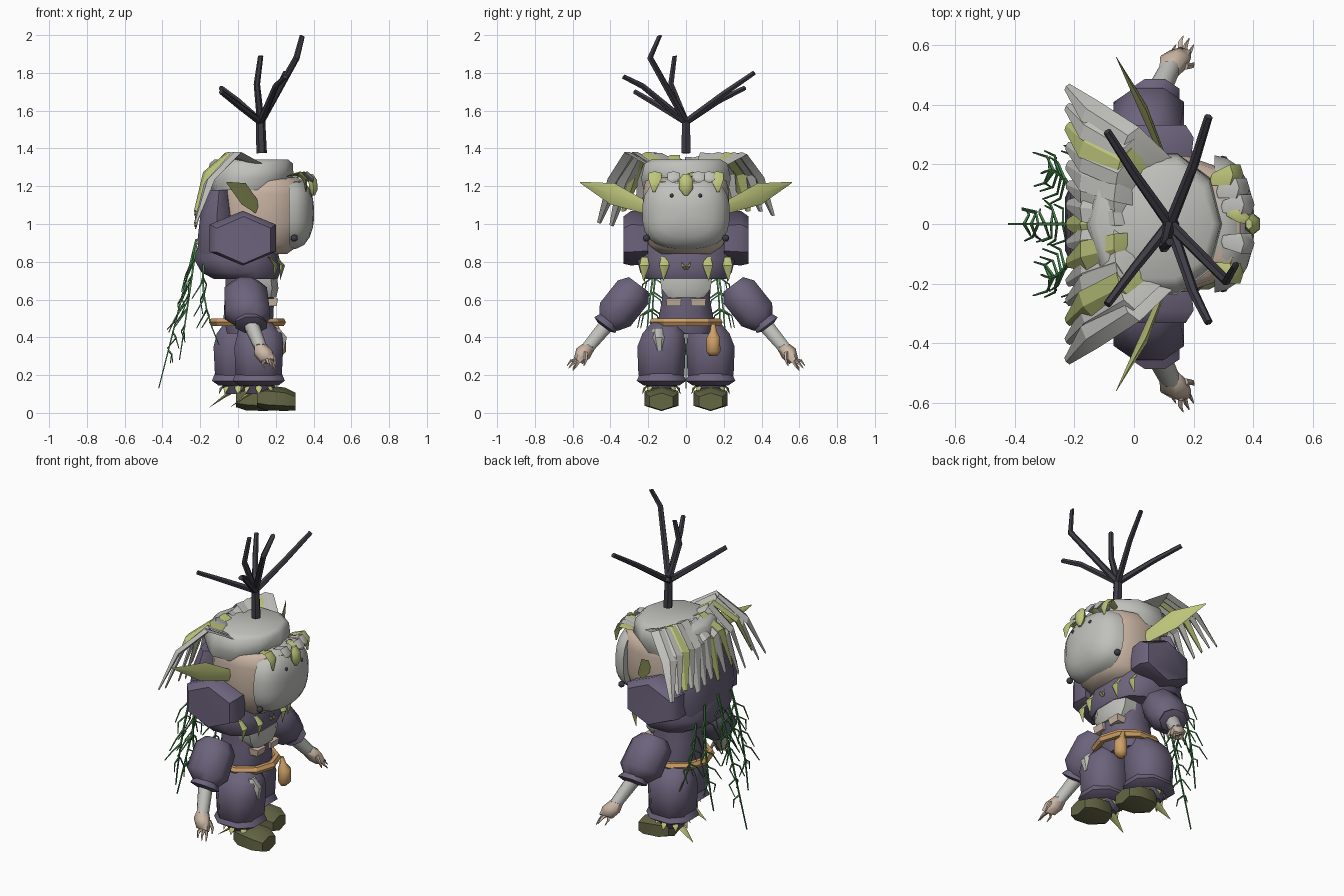
import bpy, bmesh, math, random
from mathutils import Vector

random.seed(4)
cube = bpy.data.objects.get("Cube")
if cube:
    bpy.data.objects.remove(cube, do_unlink=True)


def material(name, *rgb):
    mat = bpy.data.materials.new(name)
    mat.use_nodes = True
    mat.diffuse_color = (*rgb, 1)
    mat.node_tree.nodes["Principled BSDF"].inputs["Base Color"].default_value = (*rgb, 1)
    return mat


purple = material("purple cloth", .15, .125, .2)
grey = material("pale grey", .53, .53, .5)
skin = material("skin", .6, .47, .375)
leaf_green = material("leaf green", .52, .57, .2)
olive = material("olive leather", .13, .135, .06)
orange = material("orange leather", .62, .35, .135)
dark = material("dark wood", .05, .046, .06)
vine_green = material("vine green", .065, .24, .075)

X, Y, Z = Vector((1, 0, 0)), Vector((0, 1, 0)), Vector((0, 0, 1))


def loft(bm, sections, u=X, v=Y, sides=8, power=1, turn=.5):
    """Skin a closed body over sections given as x, y, z, half width u, half width v."""
    rings = []
    for x, y, z, a, b in sections:
        ring = []
        for i in range(sides):
            t = math.tau * (i + turn) / sides
            c, s = math.cos(t), math.sin(t)
            c = math.copysign(abs(c) ** power, c)
            s = math.copysign(abs(s) ** power, s)
            ring.append(bm.verts.new(Vector((x, y, z)) + u * a * c + v * b * s))
        rings.append(ring)
    for low, high in zip(rings, rings[1:]):
        for i in range(sides):
            j = (i + 1) % sides
            bm.faces.new((low[i], low[j], high[j], high[i]))
    bm.faces.new(rings[0][::-1])
    bm.faces.new(rings[-1])


def tube(bm, path, start, end, sides=6):
    path = [Vector(p) for p in path]
    d = (path[-1] - path[0]).normalized()
    u = d.cross(X if abs(d.x) < .8 else Y).normalized()
    radii = [start + (end - start) * i / (len(path) - 1) for i in range(len(path))]
    loft(bm, [(*p, r, r) for p, r in zip(path, radii)], u, d.cross(u), sides)


def blade(bm, path, width, thick, u, v, tip=.06):
    """Flat leaf or lock with a diamond cross-section."""
    shape = [.6] + [1] * (len(path) - 2) + [tip]
    loft(bm, [(*p, width * k, thick * k) for p, k in zip(path, shape)], u, v, 4, turn=0)


def finish(name, bm, mat, mirror=False, angle=50):
    bmesh.ops.recalc_face_normals(bm, faces=bm.faces)
    mesh = bpy.data.meshes.new(name)
    bm.to_mesh(mesh)
    bm.free()
    mesh.materials.append(mat)
    mesh.shade_smooth()
    mesh.set_sharp_from_angle(angle=math.radians(angle))
    obj = bpy.data.objects.new(name, mesh)
    bpy.context.collection.objects.link(obj)
    if mirror:
        mod = obj.modifiers.new("Mirror", "MIRROR")
        mod.use_axis = (False, True, False)


def body(name, mat, sections, mirror=False, **shape):
    bm = bmesh.new()
    loft(bm, sections, **shape)
    finish(name, bm, mat, mirror)


# Legs in mid-step: boot, trouser leg, cuff and ankle leaves on each side
for side, x, y in (("right", .11, -.13), ("left", 0, .13)):
    body(side + "_boot", olive, [(x - .01, y, .08, .05, .065), (x + .04, y, .08, .066, .098),
         (x + .14, y, .072, .062, .102), (x + .195, y, .06, .046, .07)],
         u=Z, v=Y, sides=6, power=.85, turn=0)
    body(side + "_trouser_leg", purple, [(x, y, .1, .07, .06), (x, y, .17, .1, .1),
         (x, y, .2, .13, .13), (x, y, .35, .138, .136), (x + .005, y * .92, .42, .125, .118),
         (x * .7 + .015, y * .8, .48, .09, .08)], power=.8)
    body(side + "_cuff", purple, [(x, y, .21, .13, .12), (x, y, .17, .147, .14),
         (x, y, .145, .11, .1)], power=.8)
    bm = bmesh.new()
    for i in range(8):
        t = math.tau * i / 8
        out = Vector((math.cos(t), math.sin(t), 0))
        base = Vector((x, y, .15)) + out * .07
        blade(bm, [base, base + out * .02 - Z * .02, base + out * .03 - Z * .05],
              .018, .008, out.cross(Z), out)
    blade(bm, [(x + .01, y, .13), (x - .07, y, .09), (x - .15, y * 1.1, .03)], .028, .01, Y, Z)
    finish(side + "_ankle_leaves", bm, leaf_green)

# Torso, chest and belt
body("torso", purple, [(.055, 0, .42, .12, .15), (.055, 0, .5, .14, .155),
     (.06, 0, .6, .14, .135), (.06, 0, .76, .13, .145)], power=.8)
body("chest_cloth", grey, [(.14, 0, .61, .065, .1), (.14, 0, .66, .078, .14),
     (.13, 0, .75, .078, .145)], power=.7)
body("chest_patches", skin, [(.18, .065, .565, .03, .045), (.18, .065, .605, .04, .05)],
     True, sides=4, power=.6)
bpy.ops.mesh.primitive_torus_add(major_segments=10, minor_segments=6, major_radius=.18,
                                 minor_radius=.024, location=(.05, 0, .48))
belt = bpy.context.object
belt.name = "belt"
belt.data.materials.append(orange)
body("belt_pouch", orange, [(.215, .145, .3, .018, .022), (.22, .145, .325, .038, .04),
     (.22, .145, .4, .038, .038), (.21, .145, .43, .02, .02), (.2, .145, .47, .01, .012)])
body("belt_rag", grey, [(.225, -.14, .33, .02, .02), (.23, -.145, .4, .033, .034),
     (.2, -.15, .45, .02, .03)], sides=6)

# Sleeves, forearms and hands
across = Vector((0, .8, .6))
body("sleeves", purple, [(.04, .25, .68, .08, .07), (.04, .28, .64, .122, .11),
     (.05, .375, .52, .128, .11), (.06, .41, .47, .07, .065)], True, v=across)
body("sleeve_cuffs", purple, [(.06, .395, .5, .07, .06), (.07, .43, .465, .09, .075),
     (.075, .435, .455, .05, .045)], True, v=across)
body("forearms", grey, [(.06, .4, .49, .045, .045), (.12, .52, .345, .036, .036)], True, v=across)
bm = bmesh.new()
loft(bm, [(.115, .505, .36, .035, .03), (.135, .545, .315, .054, .044),
          (.155, .57, .275, .042, .028)], X, across, 6)
for x, y, z in ((.2, .6, .225), (.185, .622, .235), (.165, .63, .25), (.14, .6, .235)):
    tube(bm, [(x * .4 + .09, .56, .285), (x - .01, y - .02, z + .025), (x, y, z)], .012, .002, 5)
tube(bm, [(.17, .53, .32), (.195, .53, .28), (.2, .54, .25)], .014, .003, 5)
finish("hands", bm, skin, True, 65)

# Collar, hood and hood flaps
body("collar", purple, [(.04, 0, .71, .175, .22), (.015, 0, .745, .215, .25),
     (-.005, 0, .81, .232, .265), (-.005, 0, .9, .21, .25)], sides=12, power=.8)
body("hood_back", purple, [(-.1, 0, .8, .115, .22), (-.11, 0, .92, .108, .26),
     (-.11, 0, 1.06, .092, .25), (-.1, 0, 1.18, .065, .2)], sides=10, power=.8)
body("hood_flaps", purple, [(.02, .2, .925, .195, .135), (.025, .29, .925, .202, .145),
     (.03, .332, .915, .165, .125)], True, u=X, v=Z, sides=6)

# Leaf fringe on the collar
bm = bmesh.new()
for y in (.115, .22):
    x = .235 - y * y
    blade(bm, [(x - .02, y, .825), (x + .015, y, .78), (x, y + .005, .7)], .027, .012, Y, X)
blade(bm, [(.225, .005, .76), (.24, .012, .775), (.23, .025, .8)], .01, .006, Y, X)
finish("collar_leaves", bm, leaf_green, True)

# Head, mask and cap of hair
body("head", skin, [(.11, 0, .84, .15, .15), (.12, 0, .89, .21, .2), (.12, 0, 1, .245, .228),
     (.12, 0, 1.16, .25, .232), (.12, 0, 1.225, .24, .22), (.11, 0, 1.245, .2, .19)],
     sides=16, power=.9)
body("mask", grey, [(.27, 0, 1.058, .232, .195), (.31, 0, 1.058, .222, .19),
     (.35, 0, 1.058, .195, .17), (.38, 0, 1.058, .145, .128), (.397, 0, 1.058, .085, .075),
     (.403, 0, 1.058, .03, .025)], u=Y, v=Z, sides=24, power=.74)
body("hair_cap", grey, [(.04, 0, 1.18, .18, .235), (.065, 0, 1.24, .23, .248),
     (.07, 0, 1.32, .22, .23), (.07, 0, 1.342, .195, .19)], sides=10, power=.9, turn=0)

# Beads: pair beside the chin and pair of eyes
bm = bmesh.new()
for place, radius in (((.298, .21, .925), .019), ((.385, .075, 1.15), .011)):
    made = bmesh.ops.create_icosphere(bm, subdivisions=2, radius=radius)
    bmesh.ops.translate(bm, verts=made["verts"], vec=place)
finish("beads", bm, dark, True)

# Swept-back hair, mixed with leaves
locks, leaves = bmesh.new(), bmesh.new()
count = 15
for i in range(count):
    s = 2 * i / (count - 1) - 1
    drop = random.uniform(-.05, .06)
    wide = Vector((.8 * s, 1, random.uniform(-.35, .35))).normalized()
    face = Vector((-.7, .45 * s, .7)).normalized()
    peak = 1.33 + .04 * min(1, 2 * abs(s))
    path = [(.02 + .09 * s * s, .2 * s, 1.315), (-.06 + .05 * s * s, .29 * s, peak),
            (-.17 + .02 * s * s, .38 * s, 1.24 + drop / 2),
            (-.225, .46 * s, 1.03 - .04 * (1 - abs(s)) + drop)]
    blade(leaves if i in (2, 5, 7, 12) else locks, path,
          random.uniform(.042, .055), .016, wide, face, .3)
finish("hair_locks", locks, grey, angle=25)
finish("hair_leaves", leaves, leaf_green, angle=25)

# Leaf ears
bm = bmesh.new()
blade(bm, [(.1, .22, 1.09), (.03, .39, 1.16), (-.06, .56, 1.22)], .058, .015,
      Vector((.2, -.2, 1)).normalized(), Vector((.9, .45, 0)))
finish("leaf_ears", bm, leaf_green, True)

# Brow ornaments with a centre bud
tufts, leaves = bmesh.new(), bmesh.new()
for y, bm, low in ((-.165, leaves, 1.17), (-.065, tufts, 1.22), (.065, tufts, 1.22),
                   (.12, tufts, 1.22), (.165, leaves, 1.17)):
    x = .005 - 1.6 * y * y
    blade(bm, [(.3 + x, y * .9, 1.255), (.36 + x, y, 1.27), (.395 + x, y, 1.235),
               (.4 + x, y * 1.03, low)], .034, .014, Y, Vector((.75, 0, .65)), .2)
blade(leaves, [(.31, .045, 1.25), (.35, .035, 1.265), (.39, .01, 1.25)], .03, .012, Y, Z, .4)
loft(leaves, [(.4, 0, 1.15, .008, .01), (.4, 0, 1.185, .026, .036),
              (.395, 0, 1.235, .026, .036), (.385, 0, 1.265, .012, .018)], sides=6)
finish("brow_leaves", leaves, leaf_green)
finish("brow_tufts", tufts, grey)

# Bare branch above the head
bm = bmesh.new()
fork = (.12, 0, 1.54)
tube(bm, [(.125, 0, 1.375), fork, (.12, 0, 1.565)], .028, .021)
for bend, tip in (((.31, -.19, 1.88), (.34, -.14, 1.995)), ((.1, -.08, 1.74), (.12, -.06, 1.89)),
                  ((.2, .2, 1.69), (.25, .36, 1.8)), ((.2, -.23, 1.73), (.25, -.33, 1.78)),
                  ((0, .17, 1.65), (-.09, .31, 1.72)), ((0, -.15, 1.63), (-.09, -.27, 1.7))):
    tube(bm, [fork, bend, tip], .02, .014)
finish("branch", bm, dark)


# Trailing vines with paired twigs
def vine(bm, top, middle, tip, steps):
    top, middle, tip = Vector(top), Vector(middle), Vector(tip)
    path = [top.lerp(middle, t).lerp(middle.lerp(tip, t), t)
            for t in (k / steps for k in range(steps + 1))]
    tube(bm, path, .008, .004, 4)
    for k, p in enumerate(path[1:-2]):
        for side in (-1, 1):
            size = random.uniform(.1, .13) - .008 * k
            knee = p + Vector((random.uniform(-.03, .02), side * size * .5, -.35 * size))
            end = knee + Vector((random.uniform(-.05, .02), side * size * .15, -size * .7))
            tube(bm, [p, knee, end], .006, .003, 4)


bm = bmesh.new()
vine(bm, (-.22, 0, .92), (-.3, 0, .6), (-.42, 0, .13), 9)
finish("centre_vine", bm, vine_green)
bm = bmesh.new()
vine(bm, (-.22, .13, .9), (-.26, .2, .6), (-.31, .17, .28), 7)
vine(bm, (-.18, .16, .8), (-.21, .2, .6), (-.1, .21, .36), 5)
finish("side_vines", bm, vine_green, True)
